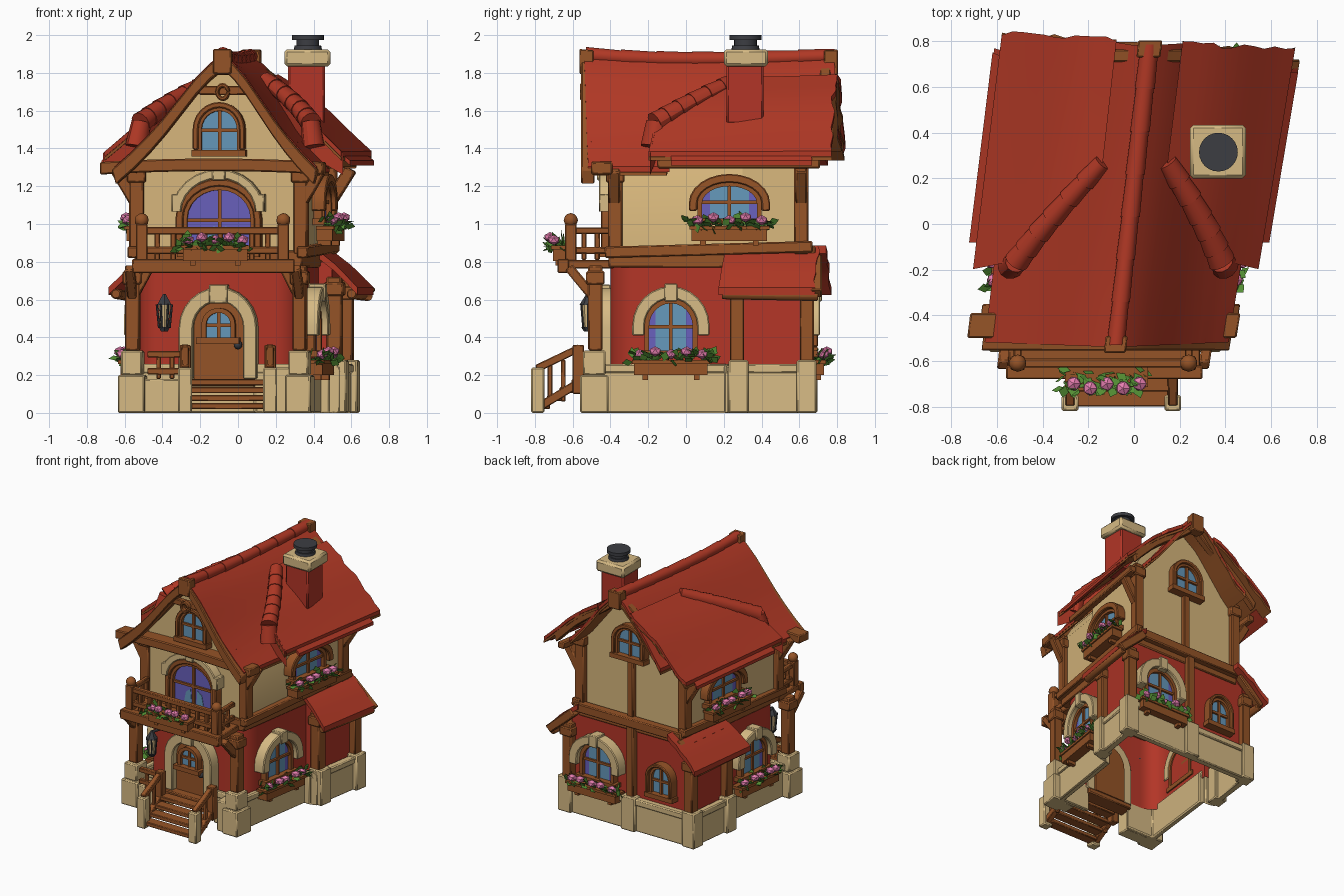
import bpy, bmesh, random
from math import pi, sin, cos, radians
from mathutils import Matrix, Vector

random.seed(4)
if "Cube" in bpy.data.objects:
    bpy.data.objects.remove(bpy.data.objects["Cube"])

COLOURS = {"roof_red": (.43, .039, .018), "wall_red": (.45, .036, .02), "wood": (.30, .087, .02),
           "plaster": (.68, .47, .20), "stone": (.67, .49, .23), "iron": (.045, .047, .055),
           "glass_blue": (.13, .31, .49), "glass_violet": (.14, .115, .50),
           "petal_pink": (.88, .23, .48), "leaf_green": (.09, .28, .035)}
mats = {}
for name, rgb in COLOURS.items():
    m = mats[name] = bpy.data.materials.new(name)
    m.use_nodes = True
    m.diffuse_color = (*rgb, 1)
    m.node_tree.nodes["Principled BSDF"].inputs["Base Color"].default_value = (*rgb, 1)

parts = {}
I = Matrix.Identity(4)
PLAN = Matrix.Rotation(-pi / 2, 4, 'X')     # profile lies on the ground, depth is minus height


def P(name, mat, warp=True, bevel=0):
    return parts.setdefault(name, (bmesh.new(), mat, warp, bevel))[0]


def at(x, y, z, deg=0):
    return Matrix.Translation((x, y, z)) @ Matrix.Rotation(radians(deg), 4, 'Z')


def box(bm, lo, hi, M=I):
    lo, hi = Vector(lo), Vector(hi)
    S = Matrix.Diagonal((*(hi - lo), 1))
    bmesh.ops.create_cube(bm, size=1, matrix=M @ Matrix.Translation((lo + hi) / 2) @ S)


def along(a, b):
    a, b = Vector(a), Vector(b)
    q = (b - a).to_track_quat('Z', 'Y').to_matrix().to_4x4()
    return Matrix.Translation((a + b) / 2) @ q, (b - a).length


def beam(bm, a, b, w):
    M, n = along(a, b)
    bmesh.ops.create_cube(bm, size=1, matrix=M @ Matrix.Diagonal((w, w, n, 1)))


def rod(bm, a, b, r1, r2=None, n=12):
    M, d = along(a, b)
    bmesh.ops.create_cone(bm, cap_ends=True, segments=n, radius1=r1, radius2=r2 or r1, depth=d, matrix=M)


def ball(bm, c, r, sz=1, sub=2):
    bmesh.ops.create_icosphere(bm, subdivisions=sub, radius=r,
                               matrix=Matrix.Translation(c) @ Matrix.Diagonal((1, 1, sz, 1)))


def loft(bm, rings, closed=True, caps=False):
    rings = [[bm.verts.new(p) for p in r] for r in rings]
    n = len(rings[0])
    for a, b in zip(rings, rings[1:]):
        for i in range(n if closed else n - 1):
            j = (i + 1) % n
            bm.faces.new((a[i], a[j], b[j], b[i]))
    if caps:
        bm.faces.new(rings[0])
        bm.faces.new(rings[-1])


def plate(bm, M, pts, d0, d1, caps=True):
    loft(bm, [[M @ Vector((x, d, z)) for x, z in pts] for d in (d0, d1)], caps=caps)


def band(bm, M, outer, inner, d0, d1):
    """Strip of rectangular section running along two matching outlines."""
    loft(bm, [[M @ Vector((p[0], d, p[1])) for p, d in ((o, d0), (o, d1), (i, d1), (i, d0))]
              for o, i in zip(outer, inner)], caps=True)


def arch(w, h, rise, z0=0, n=12):
    arc = [(w / 2 * cos(pi * i / n), h - rise + rise * sin(pi * i / n)) for i in range(n + 1)]
    return [(w / 2, z0)] + arc + [(-w / 2, z0)]


def trim(bm, M, w, h, rise, t, z0=0, depth=.07):
    band(bm, M, arch(w + 2 * t, h + t, rise + t, z0), arch(w, h, rise, z0), -depth, .01)


def window(M, w, h, rise, tint=2):
    arc = arch(w, h, rise)[1:-1]
    for p, q in zip(arc, arc[1:]):
        violet = abs(p[0] + q[0]) > tint * w
        bm = P("violet_panes", "glass_violet") if violet else P("blue_panes", "glass_blue")
        plate(bm, M, [(p[0], 0), p, q, (q[0], 0)], -.02, -.012)
    fr = P("window_frames", "wood")
    trim(fr, M, w, h, rise, .025, depth=.045)
    box(fr, (-.009, -.035, 0), (.009, 0, h), M)
    box(fr, (-w / 2, -.035, h * .5 - .009), (w / 2, 0, h * .5 + .009), M)
    box(fr, (-w / 2 - .05, -.065, -.035), (w / 2 + .05, .01, 0), M)


def flower_box(M, w, prefix, warp=True):
    wood = P(prefix + "_planters", "wood", warp)
    box(wood, (-w / 2, -.085, -.075), (w / 2, 0, 0), M)
    box(wood, (-w / 2 - .012, -.095, -.015), (w / 2 + .012, 0, .005), M)
    for s in (-1, 1):
        box(wood, (s * w * .35 - .015, -.07, -.1), (s * w * .35 + .015, 0, -.07), M)
    green, pink = P(prefix + "_leaves", "leaf_green", warp), P(prefix + "_blooms", "petal_pink", warp)
    for i in range(75):
        c = Vector((random.uniform(-.5, .5) * (w + .04), random.uniform(-.1, -.02), random.uniform(-.01, .03)))
        d = Vector((random.uniform(-1, 1), random.uniform(-1, .2), random.uniform(-.5, .9))).normalized() * .06
        side = d.cross(Vector((random.random(), 1, 1))).normalized() * .024
        tip, mid = c + d, c + d * .5
        green.faces.new([green.verts.new(M @ p) for p in (c, mid + side, tip, mid - side)])
    for i in range(5):
        ball(pink, M @ Vector(((i / 4 - .5) * w * .85, -.08 - .02 * (i % 2), .035 + .015 * (i % 2))), .034, .8, 1)


def lerp(prof, d):
    for (a, za), (b, zb) in zip(prof, prof[1:]):
        if d <= b:
            return za + (zb - za) * (d - a) / (b - a)
    return prof[-1][1]


def roof_x(s, d):
    """Ridge sits right of centre, while the eaves reach further on the left."""
    return .03 + (s - .05) * d


def sheet(name, mat, d0, d1, prof, front, back, s, drop=0, t=.028, n=7):
    """Roof slope of even thickness between two distances from the ridge."""
    rings = []
    for i in range(n):
        d = d0 + (d1 - d0) * i / (n - 1)
        z, y0, y1 = lerp(prof, d) - drop, front(d), back - s * .06 * d + random.uniform(-.012, .012)
        row = [(roof_x(s, d), y0 + (y1 - y0) * k / 8) for k in range(9)]
        rings.append([(x, y, z) for x, y in row] + [(x, y, z - t) for x, y in reversed(row)])
    loft(P(name, mat), rings, caps=True)


MAIN = [(0, 1.88), (.1, 1.80), (.22, 1.65), (.34, 1.50), (.46, 1.38), (.56, 1.29)]
WING = [(0, 1.88), (.14, 1.775), (.28, 1.69), (.38, 1.615), (.45, 1.55), (.55, 1.455), (.64, 1.375), (.69, 1.34)]
WING_FRONT = [(.14, .27), (.28, .09), (.38, -.05), (.45, -.16), (.64, -.2)]
SHED = [(.42, .87), (.54, .78), (.67, .65)]

# Stone footing and red ground floor
foot = [(.2, -.44), (.46, -.44), (.46, .22), (.555, .22), (.555, .67)]
foot += [(-x, y) for x, y in reversed(foot)]
stone = P("footing", "stone", bevel=.008)
band(stone, PLAN, foot, [(x * .9, y * .92) for x, y in foot], 0, -.25)
band(stone, PLAN, [(x * 1.02, y * 1.02) for x, y in foot], [(x * .92, y * .94) for x, y in foot], -.21, -.26)
corner = [(.30 + .14 * sin(a * pi / 12), -.26 - .14 * cos(a * pi / 12)) for a in range(7)]
ground = corner + [(.44, .24), (.51, .24), (.51, .63)]
ground += [(-x, y) for x, y in reversed(ground)]
plate(P("ground_floor_walls", "wall_red"), PLAN, ground, -.2, -.8, caps=False)
for s in (-1, 1):
    for x, y in ((.53, .28), (.53, .64)):
        box(stone, (s * x - .055, y - .055, 0), (s * x + .055, y + .05, .28), I)
    box(stone, (s * .45 - .07, -.56, 0), (s * .45 + .07, -.41, .2))
    box(stone, (s * .45 - .055, -.545, .2), (s * .45 + .055, -.425, .33))
box(stone, (-.06, .62, 0), (.06, .695, .27))
porch = P("porch_base", "stone", False, .008)
box(porch, (-.56, -.54, 0), (-.3, -.43, .18))
box(porch, (.19, -.54, 0), (.32, -.43, .24))


# Plastered upper floor with gable ends
def gable(prof, wall_z):
    side = [(.44, .84), (.44, wall_z)]
    top = [(roof_x(s, d), lerp(prof, d) - .06)
           for s, ds in ((1, (.36, .25, .1, 0)), (-1, (.1, .25, .36))) for d in ds]
    return side + top + [(-x, z) for x, z in reversed(side)]


plaster = P("upper_walls", "plaster")
plate(plaster, I, gable(MAIN, 1.31), -.39, .3)
plate(plaster, I, gable(WING, 1.46), .3, .61)
for s in (-1, 1):
    box(plaster, (s * .41 - .03, 0, .84), (s * .41 + .03, .58, 1.47))

# Timber frame
wood = P("timber_frame", "wood", bevel=.008)
box(wood, (-.45, -.41, .77), (.45, .64, .86))
for s in (-1, 1):
    for x, y, z0, z1 in ((.45, -.48, .33, .78), (.52, .27, .26, .72), (.52, .64, .26, .7), (.44, -.375, .84, 1.32),
                         (.44, .61, .84, 1.43)):
        beam(wood, (s * x, y, z0), (s * x, y, z1), .075)
        beam(wood, (s * x, y, z1 - .1), (s * x, y, z1 - .03), .098)
    beam(wood, (s * .455, -.43, .85), (s * .455, .67, .88), .06)
    for y in (-.38, .61):
        beam(wood, (s * .45, y, 1.12), (s * .55, y, 1.29), .06)
    beam(wood, (s * .45, -.48, .6), (s * .45, -.62, .77), .05)
    beam(wood, (s * .36, -.49, .77), (s * .44, -.49, .62), .045)
    beam(wood, (s * .53, -.15, 1.32), (s * .54, .71, 1.32), .05)
    rod(wood, (s * .62, .19, .63), (s * .62, .7, .62), .028)
    beam(wood, (s * .44, .69, .82), (s * .64, .69, .63), .06)
beam(wood, (-.46, .65, .85), (.46, .65, .85), .07)
beam(wood, (0, .645, .25), (0, .645, .84), .06)
beam(wood, (.02, .62, .86), (.02, .62, 1.34), .05)
tie = [(x / 10 - .02, 1.345 - .0005 * x * x) for x in range(-6, 7)]
band(wood, I, tie, [(x, z - .065) for x, z in tie], -.5, -.39)

# Red roof with timber lining: main slopes, side wings, hip rolls and ridge
for s in (-1, 1):
    for name, mat, drop, t in (("roof", "roof_red", 0, .028), ("roof_lining", "wood", .03, .018)):
        sheet(name, mat, 0, .41, MAIN, lambda d: -.54 + .04 * d, .79, s, drop, t)
        sheet(name, mat, .41, .545, MAIN, lambda d: -.54 + .04 * d, -.06, s, drop, t)
        sheet(name, mat, .14, .63, WING, lambda d: lerp(WING_FRONT, d), .8, s, drop, t, n=12)
    sheet("eave_boards", "roof_red", .57, .66, WING, lambda d: -.08, .7, s, .026, .025, n=3)
    roof = P("roof", "roof_red")
    loft(roof, [[(roof_x(s, d), y + .01, z) for z in (lerp(WING, d), lerp(MAIN, d) - .03)]
                for d, y in WING_FRONT], closed=False)
    hips = [(d, lerp(WING_FRONT, d), lerp(WING, d) - .012) for d in (.14, .2, .26, .32, .37, .415, .45)]
    hips.append((.47, -.18, 1.42))
    for i, (p, q) in enumerate(zip(hips, hips[1:])):
        ends = [Vector((roof_x(s, d), y, z)) for d, y, z in (p, q)]
        rod(P("hip_rolls", "roof_red"), ends[0], ends[1] + (ends[1] - ends[0]) * .1, .04 + .002 * i, .048 + .002 * i)
    sheet("side_roofs", "roof_red", .4, .655, SHED, lambda d: .21 - .16 * (d - .42), .725, s, t=.04)
for i in range(7):
    y = -.53 + i * .187
    rod(P("ridge_roll", "roof_red"), (.03, y, 1.872), (.03, y + .195, 1.872), .042, .037)

# Curved barge boards, ridge ends and hanging ring
barge = P("barge_boards", "wood", bevel=.006)
stops = [0, .07, .14, .22, .3, .38, .46, .51, .555]
for prof, y0, y1 in ((MAIN, -.555, -.485), (WING, .71, .765)):
    edge = [(-1, d) for d in reversed(stops[1:])] + [(1, d) for d in stops]
    band(barge, I, [(roof_x(s, d), lerp(prof, d) - .008) for s, d in edge],
         [(roof_x(s, d * .96), lerp(prof, d) - .085) for s, d in edge], y0, y1)
box(barge, (-.02, -.565, 1.77), (.08, -.49, 1.9))
box(barge, (-.02, .73, 1.77), (.08, .805, 1.905))
beam(barge, (-.1, -.5, 1.69), (.16, -.5, 1.69), .045)
ring = [(.03 + .04 * cos(a * pi / 8), 1.68 + .045 * sin(a * pi / 8)) for a in range(17)]
band(barge, I, ring, [(.03 + (x - .03) * .5, 1.68 + (z - 1.68) * .5) for x, z in ring], -.56, -.52)

# Chimney
box(P("chimney_stack", "wall_red", False, .01), (.265, .215, 1.53), (.46, .41, 1.86))
box(P("chimney_cap", "stone", False, .015), (.245, .2, 1.835), (.49, .435, 1.925))
for z0, z1, r0, r1 in ((1.92, 1.945, .075, .07), (1.945, 1.975, .06, .06), (1.975, 2.0, .085, .085)):
    rod(P("chimney_pot", "iron", False), (.37, .315, z0), (.37, .315, z1), r0, r1, 24)

# Windows with their arches and planters
arches = P("stone_arches", "stone", bevel=.006)
hoods = P("wooden_arches", "wood", bevel=.006)
M = at(0, -.39, .86)
window(M, .34, .32, .15, -1)
for s in (-1, 1):
    plate(P("blue_panes", "glass_blue"), M, [(s * .02, 0), (s * .09, 0), (s * .07, .1), (s * .03, .13)], -.024, -.021)
trim(hoods, M, .38, .34, .17, .04, depth=.06)
trim(arches, M, .4, .38, .18, .05, .3)
box(arches, (-.035, -.08, .37), (.035, 0, .44), M)
for M in (at(0, -.39, 1.39), at(.02, .61, 1.36, 180)):
    window(M, .19, .2, .095)
    trim(hoods, M, .22, .215, .11, .03, depth=.06)
for M in (at(.44, -.08, .33, 90), at(-.44, -.08, .33, -90), at(.27, .63, .33, 180)):
    window(M, .23, .25, .12, .68)
    trim(arches, M, .28, .275, .145, .065, .08, .08)
    box(arches, (-.035, -.09, .26), (.035, 0, .355), M)
    flower_box(M @ at(0, -.015, -.055), .39, "lower")
for s in (-1, 1):
    M = at(s * .44, .23, 1.03, s * 90)
    window(M, .29, .17, .09, .68)
    trim(hoods, M, .34, .19, .11, .045, .04)
    flower_box(M @ at(0, -.02, -.045), .40, "upper")
M = at(-.27, .63, .35, 180)
window(M, .15, .2, .08)
trim(hoods, M, .18, .22, .095, .025)

# Front door
M = at(0, -.4, .18)
plate(P("door", "wood"), M, arch(.27, .41, .14), -.035, .02)
trim(arches, M, .27, .41, .14, .075, 0, .08)
box(arches, (-.05, -.1, .4), (.05, 0, .5), M)
box(wood, (-.2, -.1, -.04), (.2, .02, 0), M)
window(M @ at(0, -.035, .22), .13, .13, .06)
ball(P("door_knob", "iron"), M @ Vector((.105, -.06, .18)), .024)

# Balcony
bal = P("balcony", "wood", False, .006)
box(bal, (-.55, -.67, .765), (.29, -.38, .81))
box(bal, (-.56, -.68, .74), (.3, -.62, .815))
for x in (-.51, .24):
    beam(bal, (x, -.61, .8), (x, -.61, 1.0), .062)
    ball(bal, (x, -.61, 1.02), .038)
    for z in (.86, .965):
        beam(bal, (x, -.61, z), (x, -.4, z), .035)
    for y in (-.54, -.47):
        beam(bal, (x, y, .81), (x, y, .96), .028)
for z in (.86, .965):
    beam(bal, (-.51, -.61, z), (.24, -.61, z), .04)
for i in range(1, 9):
    x = -.51 + i * .75 / 9
    beam(bal, (x, -.61, .81), (x, -.61, .96), .03)
flower_box(at(-.12, -.62, .88), .34, "balcony", False)

# Steps, handrails and porch rail
steps = P("steps", "wood", False, .005)
for i in range(4):
    box(steps, (-.26, -.8 + i * .065, .02 + i * .042), (.16, -.72 + i * .065, .052 + i * .042))
for x in (-.28, .17):
    beam(steps, (x, -.78, .03), (x, -.55, .17), .045)
    beam(steps, (x, -.79, .235), (x, -.56, .345), .04)
    beam(steps, (x, -.57, .1), (x, -.57, .36), .06)
    for y in (-.72, -.65):
        beam(steps, (x, y, .06), (x, y, .28), .025)
    box(porch, (x - .037, -.82, 0), (x + .037, -.75, .24))
for z in (.22, .31):
    beam(steps, (-.48, -.54, z), (-.28, -.54, z), .035)
for x in (-.42, -.35):
    beam(steps, (x, -.54, .18), (x, -.54, .31), .025)

# Lantern
iron = P("lantern_metal", "iron", False)
rod(iron, (-.39, -.4, .6), (-.39, -.52, .62), .01)
rod(iron, (-.39, -.52, .57), (-.39, -.52, .63), .045, .008, 6)
rod(iron, (-.39, -.52, .43), (-.39, -.52, .455), .02, .035, 6)
rod(P("lantern_glass", "stone", False), (-.39, -.52, .455), (-.39, -.52, .57), .026, .036, 6)
for i in range(6):
    c, s = cos(i * pi / 3), sin(i * pi / 3)
    rod(iron, (-.39 + .028 * c, -.52 + .028 * s, .45), (-.39 + .04 * c, -.52 + .04 * s, .575), .006, n=6)

# Build objects, skewing the house sideways towards the back and sagging the ridge
for name, (bm, mat, warp, bevel) in parts.items():
    if warp:
        for v in bm.verts:
            x, y, z = v.co
            sag = (.035 if y < 0 else .012) * (y / .65) ** 2 * max(0, min(1, (z - 1.3) / .5))
            v.co = (x * (1 + (.09 if x > 0 else -.02) * y) - .05 + .11 * y, y, z + sag)
    bmesh.ops.recalc_face_normals(bm, faces=bm.faces)
    me = bpy.data.meshes.new(name)
    bm.to_mesh(me)
    bm.free()
    me.materials.append(mats[mat])
    ob = bpy.data.objects.new(name, me)
    bpy.context.collection.objects.link(ob)
    bpy.ops.object.select_all(action='DESELECT')
    ob.select_set(True)
    bpy.context.view_layer.objects.active = ob
    bpy.ops.object.shade_smooth_by_angle(angle=radians(32))
    if bevel:
        mod = ob.modifiers.new("soft_edges", 'BEVEL')
        mod.width, mod.segments = bevel, 1
